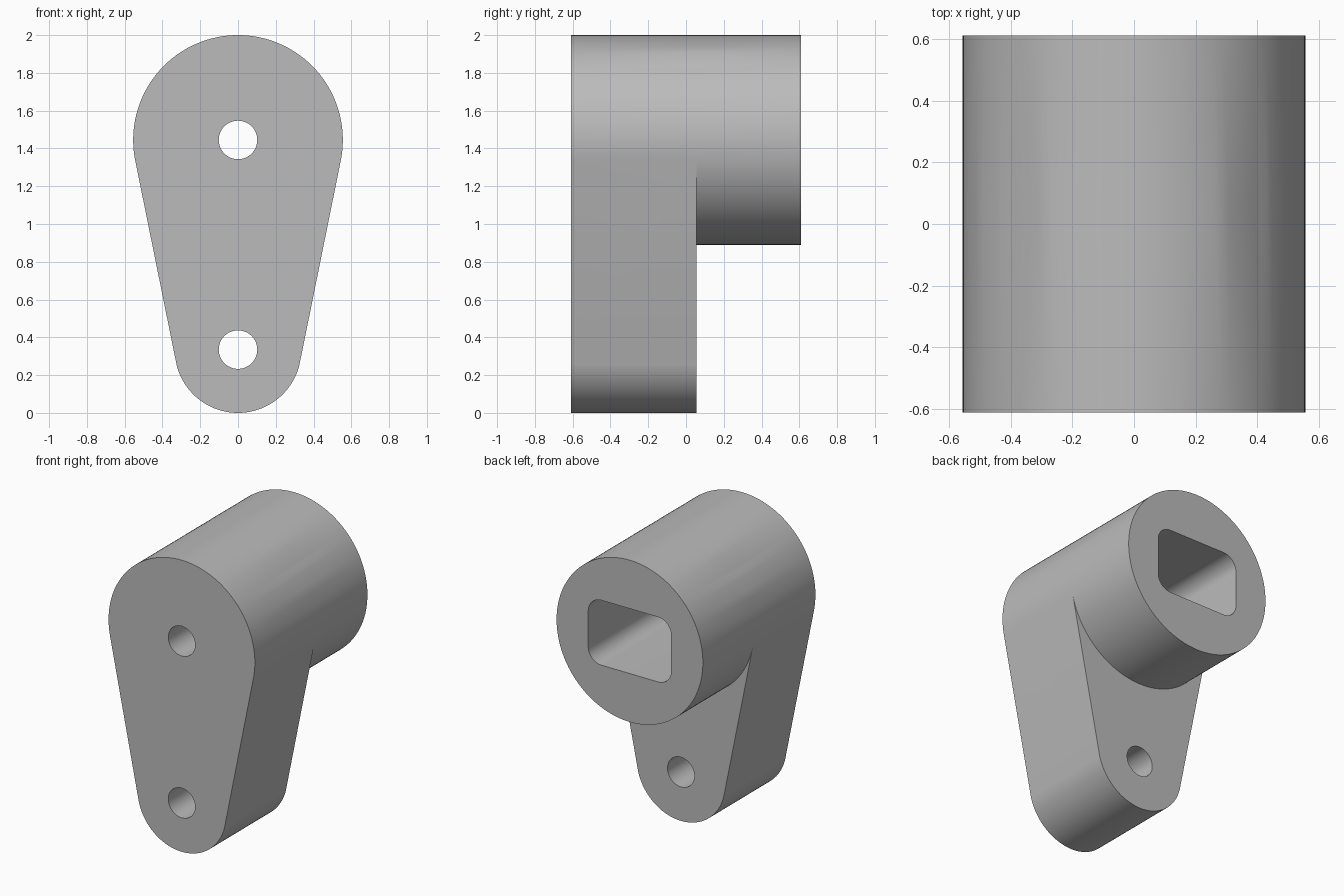
import bpy
import bmesh
from math import cos, sin, pi, radians

if "Cube" in bpy.data.objects:
    bpy.data.objects.remove(bpy.data.objects["Cube"], do_unlink=True)

BIG_Z, BIG_R = 1.445, 0.555
SMALL_Z, SMALL_R = 0.335, 0.335
FRONT, STEP, BACK = -0.61, 0.055, 0.61
HOLE_R = 0.102
POCKET_FLOOR = -0.28

grey = bpy.data.materials.new("plain grey")
grey.use_nodes = True
grey.diffuse_color = (0.5, 0.5, 0.5, 1)
grey.node_tree.nodes["Principled BSDF"].inputs["Base Color"].default_value = (0.5, 0.5, 0.5, 1)


def extrude(name, outline, y0, y1):
    """Solid made by sweeping an (x, z) outline along y."""
    bm = bmesh.new()
    face = bm.faces.new([bm.verts.new((x, y0, z)) for x, z in outline])
    swept = bmesh.ops.extrude_face_region(bm, geom=[face], use_keep_orig=True)
    verts = [g for g in swept["geom"] if isinstance(g, bmesh.types.BMVert)]
    bmesh.ops.translate(bm, verts=verts, vec=(0, y1 - y0, 0))
    bmesh.ops.recalc_face_normals(bm, faces=bm.faces)
    mesh = bpy.data.meshes.new(name)
    bm.to_mesh(mesh)
    bm.free()
    mesh.materials.append(grey)
    obj = bpy.data.objects.new(name, mesh)
    bpy.context.collection.objects.link(obj)
    return obj


def circle(z, r, n=128):
    return [(r * cos(2 * pi * i / n), z + r * sin(2 * pi * i / n)) for i in range(n)]


def rounded_rectangle(z, width, height, r, n=12):
    points = []
    for quarter, (sx, sz) in enumerate([(1, 1), (-1, 1), (-1, -1), (1, -1)]):
        for i in range(n + 1):
            a = (quarter + i / n) * pi / 2
            points.append((sx * (width / 2 - r) + r * cos(a),
                           z + sz * (height / 2 - r) + r * sin(a)))
    return points


def combine(target, other, operation):
    mod = target.modifiers.new(operation.title(), "BOOLEAN")
    mod.operation = operation
    mod.solver = "EXACT"
    mod.object = other
    bpy.context.view_layer.objects.active = target
    bpy.ops.object.modifier_apply(modifier=mod.name)
    bpy.data.objects.remove(other, do_unlink=True)


# Tapered arm: big arc above the tangent points, small arc below them
tangent = -(BIG_R - SMALL_R) / (BIG_Z - SMALL_Z)
big, small = circle(BIG_Z, BIG_R), circle(SMALL_Z, SMALL_R)
outline = [b if (b[1] - BIG_Z) / BIG_R >= tangent else s for b, s in zip(big, small)]
crank = extrude("crank_arm", outline, FRONT, STEP)

# Round hub behind the wide end
combine(crank, extrude("hub", big, STEP, BACK), "UNION")

# Pin holes and the socket in the hub
pocket = rounded_rectangle(BIG_Z, 0.63, 0.445, 0.1)
combine(crank, extrude("socket_cutter", pocket, POCKET_FLOOR, BACK + 0.1), "DIFFERENCE")
combine(crank, extrude("upper_hole_cutter", circle(BIG_Z, HOLE_R, 48),
                       FRONT - 0.1, POCKET_FLOOR + 0.1), "DIFFERENCE")
combine(crank, extrude("lower_hole_cutter", circle(SMALL_Z, HOLE_R, 48),
                       FRONT - 0.1, STEP + 0.1), "DIFFERENCE")

# Smooth curved walls, sharp rims
bpy.ops.object.select_all(action="DESELECT")
crank.select_set(True)
bpy.context.view_layer.objects.active = crank
bpy.ops.object.shade_smooth_by_angle(angle=radians(30))
